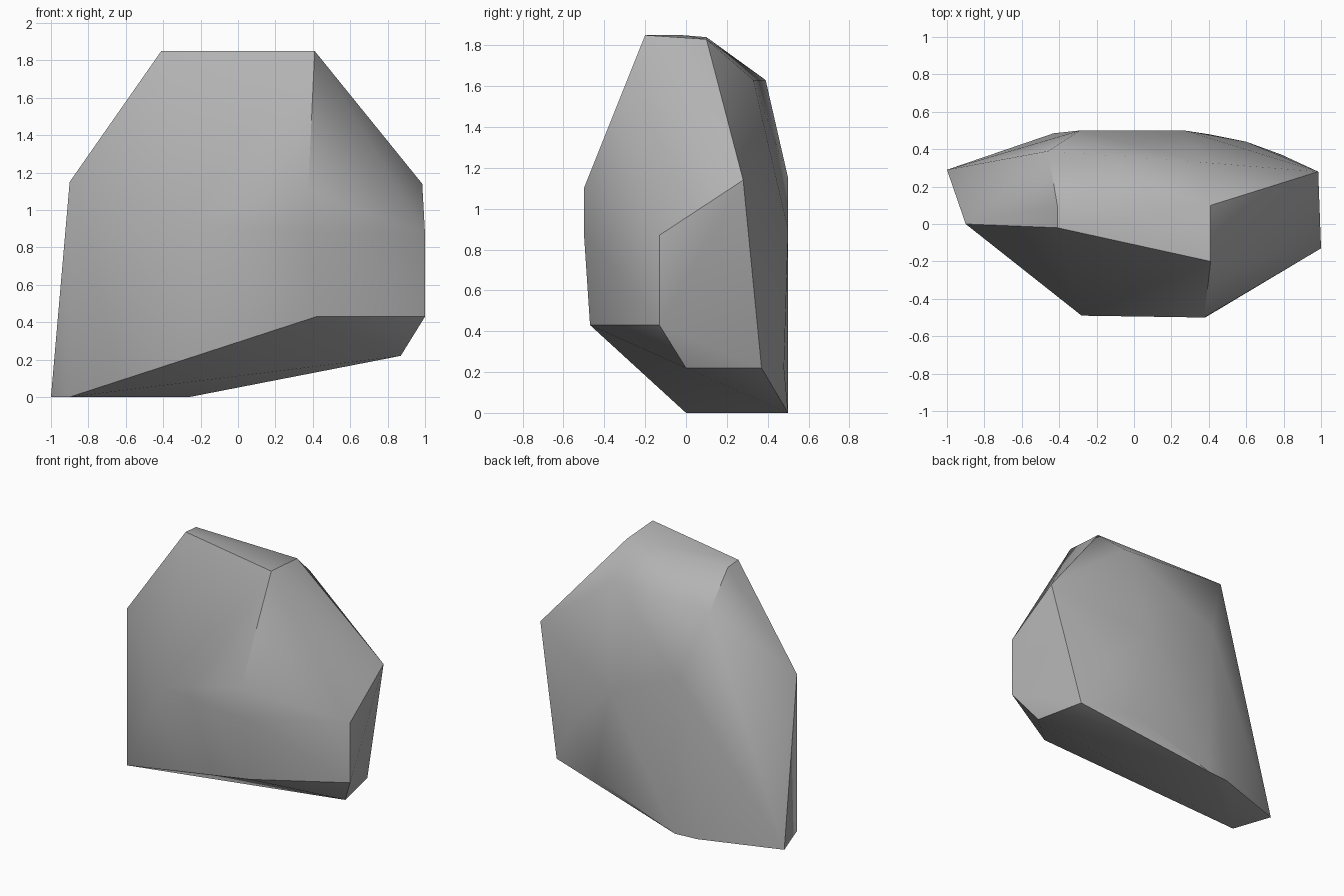
import bpy, bmesh, math

cube = bpy.data.objects.get("Cube")
if cube:
    bpy.data.objects.remove(cube, do_unlink=True)

# One stone colour
stone = bpy.data.materials.new("stone_grey")
stone.use_nodes = True
grey = (0.45, 0.45, 0.45, 1)
stone.diffuse_color = grey
bsdf = stone.node_tree.nodes["Principled BSDF"]
bsdf.inputs["Base Color"].default_value = grey
bsdf.inputs["Roughness"].default_value = 0.9

# Corners of the boulder, grouped by region
crown = [(-.41, -.02, 1.85), (.41, -.2, 1.85), (.41, .1, 1.83), (-.41, .1, 1.84),
         (-.46, .39, 1.63), (.36, .33, 1.63)]
front_bulge = [(-.28, -.49, .93), (.375, -.5, 1.1), (.38, -.5, .88), (.42, -.47, .43)]
sides = [(-.9, 0, 1.15), (1, -.13, .43), (1, -.13, .87), (.985, .28, 1.14)]
back = [(-.29, .5, 1.15), (.27, .5, .9), (.6, .44, .6)]
foot = [(-.9, 0, 0), (-1, .29, 0), (-.43, .485, 0), (-.26, .5, 0),
        (.87, 0, .22), (.79, .37, .22), (.4, .48, .22)]

# Wrap the corners in a convex skin
bm = bmesh.new()
for co in crown + front_bulge + sides + back + foot:
    bm.verts.new(co)
bmesh.ops.convex_hull(bm, input=bm.verts[:])
bmesh.ops.dissolve_limit(bm, angle_limit=math.radians(1), verts=bm.verts[:], edges=bm.edges[:])
bmesh.ops.recalc_face_normals(bm, faces=bm.faces[:])
mesh = bpy.data.meshes.new("boulder")
bm.to_mesh(mesh)
bm.free()
mesh.materials.append(stone)

boulder = bpy.data.objects.new("boulder", mesh)
bpy.context.collection.objects.link(boulder)

# Soft shading with the strong ridges kept crisp
bpy.ops.object.select_all(action='DESELECT')
boulder.select_set(True)
bpy.context.view_layer.objects.active = boulder
bpy.ops.object.shade_smooth_by_angle(angle=math.radians(35))
